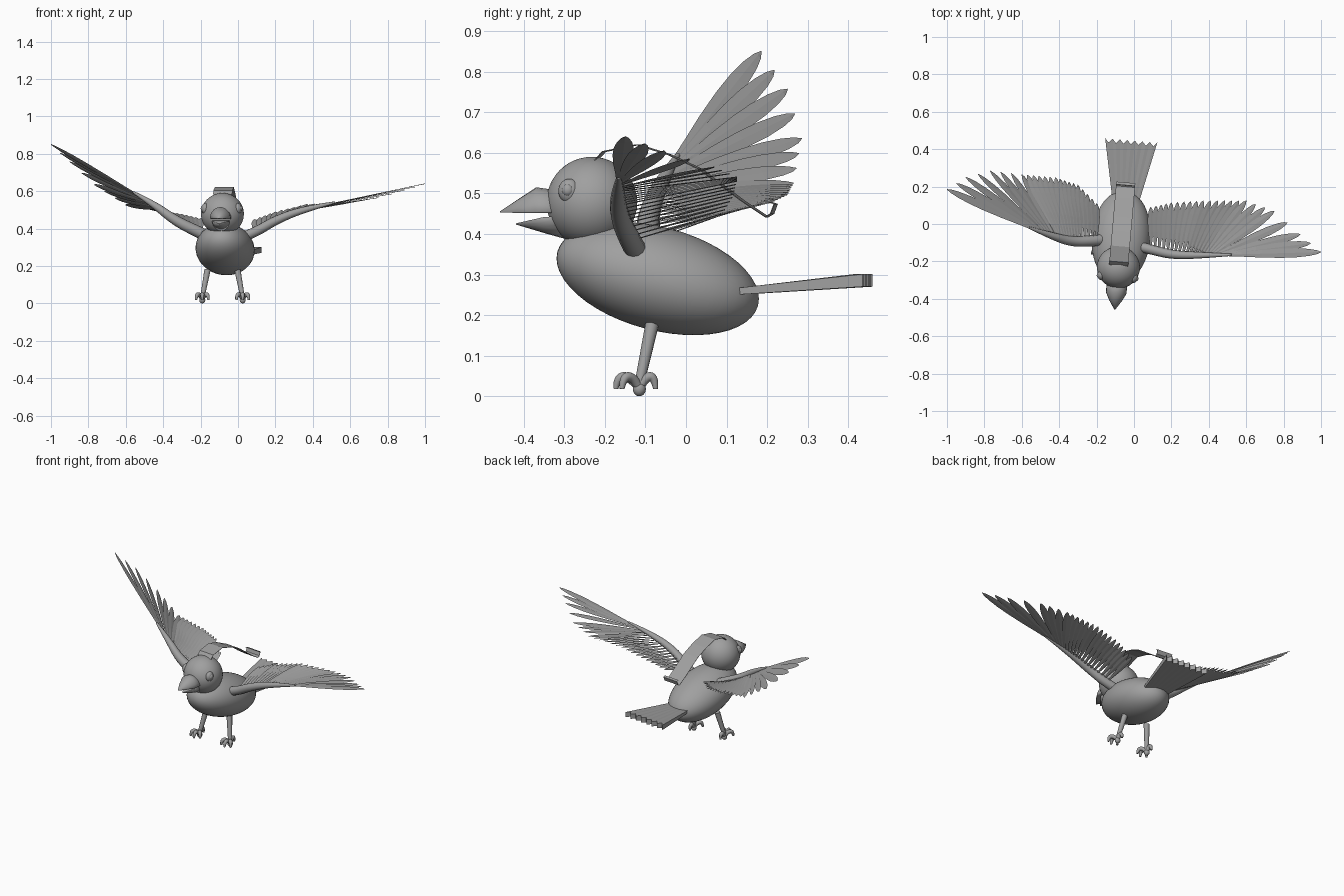
import bpy, bmesh, math
from mathutils import Vector, Matrix

if "Cube" in bpy.data.objects:
    bpy.data.objects.remove(bpy.data.objects["Cube"])

# The bird faces slightly off the -y axis
BIRD = Matrix.Translation((-0.063, 0, 0)) @ Matrix.Rotation(math.radians(-5), 4, 'Z')
LEGS = Matrix.Translation((-0.083, 0, 0))
IDENT = Matrix.Identity(4)
GREY = bpy.data.materials.new("dark_grey")
GREY.diffuse_color = (0.35, 0.35, 0.35, 1)
GREY.use_nodes = True
GREY.node_tree.nodes["Principled BSDF"].inputs["Base Color"].default_value = GREY.diffuse_color


def finish(name, bm, matrix=BIRD, smooth=True):
    bmesh.ops.recalc_face_normals(bm, faces=bm.faces)
    me = bpy.data.meshes.new(name)
    bm.to_mesh(me)
    bm.free()
    me.transform(matrix)
    me.materials.append(GREY)
    for p in me.polygons:
        p.use_smooth = smooth
    ob = bpy.data.objects.new(name, me)
    bpy.context.collection.objects.link(ob)
    return ob


def ellipsoid(name, loc, scale, tilt=0.0, matrix=BIRD):
    bm = bmesh.new()
    m = Matrix.Translation(loc) @ Matrix.Rotation(math.radians(tilt), 4, 'X') @ Matrix.Diagonal((*scale, 1))
    bmesh.ops.create_uvsphere(bm, u_segments=40, v_segments=24, radius=1, matrix=m)
    return finish(name, bm, matrix)


def bridge(bm, rings):
    for a, b in zip(rings, rings[1:]):
        n = len(a)
        for i in range(n):
            bm.faces.new((a[i], a[(i + 1) % n], b[(i + 1) % n], b[i]))
    bm.faces.new(rings[0])
    bm.faces.new(rings[-1])


def tube(name, points, radii, matrix=BIRD, order=3):
    cu = bpy.data.curves.new(name, 'CURVE')
    cu.dimensions = '3D'
    cu.bevel_depth = 1
    cu.bevel_resolution = 4
    cu.use_fill_caps = True
    cu.materials.append(GREY)
    sp = cu.splines.new('NURBS')
    sp.points.add(len(points) - 1)
    for p, co, r in zip(sp.points, points, radii):
        p.co = (*(matrix @ Vector(co)), 1)
        p.radius = r
    sp.use_endpoint_u = True
    sp.order_u = order
    sp.resolution_u = 8
    ob = bpy.data.objects.new(name, cu)
    bpy.context.collection.objects.link(ob)
    bpy.ops.object.select_all(action='DESELECT')
    ob.select_set(True)
    bpy.context.view_layer.objects.active = ob
    bpy.ops.object.convert(target='MESH')
    bpy.ops.object.shade_smooth_by_angle(angle=math.radians(45))


# Body and head
ellipsoid("body", (0, -0.07, 0.29), (0.157, 0.257, 0.127), -15)
ellipsoid("head", (0, -0.233, 0.478), (0.115, 0.112, 0.112))


# Beak halves, lofted from (y, half width, flat edge, domed edge) sections
def beak(name, sections):
    bm = bmesh.new()
    rings = []
    for y, w, flat, dome in sections:
        ring = []
        for i in range(20):
            a = math.tau * i / 20
            ring.append(bm.verts.new((w * math.cos(a), y, flat + (dome - flat) * max(math.sin(a), -0.06))))
        rings.append(ring)
    bridge(bm, rings)
    finish(name, bm)


beak("upper_beak", [(-0.30, 0.056, 0.455, 0.505), (-0.37, 0.055, 0.455, 0.515),
                    (-0.41, 0.035, 0.454, 0.489), (-0.46, 0.002, 0.453, 0.456)])
beak("lower_beak", [(-0.30, 0.05, 0.442, 0.388), (-0.35, 0.045, 0.439, 0.402),
                    (-0.42, 0.002, 0.426, 0.423)])

# Eyes, legs and feet on both sides
for s, side in ((-1, "left"), (1, "right")):
    ellipsoid(side + "_eye", (s * 0.088, -0.281, 0.506), (0.02, 0.027, 0.03))
    ellipsoid(side + "_pupil", (s * 0.101, -0.284, 0.508), (0.011, 0.014, 0.015))
    ankle = Vector((s * 0.108, -0.115, 0.03))
    tube(side + "_leg", [(s * 0.08, -0.083, 0.18), ankle], [0.017, 0.012], LEGS, 2)
    ellipsoid(side + "_foot", ankle - Vector((0, 0, 0.012)), (0.016, 0.016, 0.018), matrix=LEGS)
    for k, (ang, reach) in enumerate([(-38, 0.054), (0, 0.058), (38, 0.054), (180, 0.04)]):
        a = math.radians(ang)
        d = Vector((math.sin(a), -math.cos(a), 0))
        tube(f"{side}_toe_{k + 1}",
             [ankle - Vector((0, 0, 0.01)), ankle + d * reach * 0.35 + Vector((0, 0, 0.018)),
              ankle + d * reach * 0.95 + Vector((0, 0, 0.018)), ankle + d * reach + Vector((0, 0, -0.012))],
             [0.011, 0.012, 0.011, 0.006], LEGS)

# Tail fan with a zigzag end
bm = bmesh.new()
teeth = 7
rows = []
for top in (0, 1):
    start, end = [], []
    for i in range(2 * teeth + 1):
        u = i / teeth - 1
        start.append(bm.verts.new((0.008 + u * 0.072, 0.127, 0.25 + 0.016 * top)))
        end.append(bm.verts.new((0.009 + u * 0.14, 0.45 - (0.022 if i % 2 else 0), 0.27 + 0.031 * top)))
    rows.append((start, end))
(b0, b1), (t0, t1) = rows
for i in range(2 * teeth):
    for a, b in ((b0, b1), (b1, t1), (t1, t0), (t0, b0)):
        bm.faces.new((a[i], a[i + 1], b[i + 1], b[i]))
for i in (0, -1):
    bm.faces.new((b0[i], b1[i], t1[i], t0[i]))
finish("tail", bm, smooth=False)

# Thin ribbon arching from the crown over the back
path = [(-0.222, 0.582), (-0.203, 0.603), (-0.12, 0.62), (-0.04, 0.595), (0.035, 0.56), (0.14, 0.482),
        (0.2, 0.442), (0.213, 0.45), (0.222, 0.474), (0.208, 0.478)]
bm = bmesh.new()
rings = []
for i, (y, z) in enumerate(path):
    a, b = Vector(path[max(i - 1, 0)]), Vector(path[min(i + 1, len(path) - 1)])
    d = (b - a).normalized() * 0.001
    rings.append([bm.verts.new((x, y - o * d.y, z + o * d.x))
                  for x, o in ((-0.051, -1), (0.051, -1), (0.051, 1), (-0.051, 1))])
bridge(bm, rings)
finish("back_ribbon", bm, smooth=False)


# Wings: feathers fan between key roots and key tips
LEAF = ((0, 0.25), (0.2, 0.5), (0.4, 0.82), (0.6, 1), (0.75, 0.98), (0.88, 0.75), (0.96, 0.42), (1, 0.05))
COUNTS = (2, 2, 3, 6, 5, 4)


def feather(bm, root, tip, across, width):
    d = tip - root
    across = (across - d * (across.dot(d) / d.length_squared)).normalized()
    up = d.cross(across).normalized()
    across = (across + up * 0.15).normalized()
    rings = []
    for t, w in LEAF:
        c = root + d * t
        h = across * (w * width / 2)
        n = up * 0.0015
        rings.append([bm.verts.new(p) for p in (c + h, c + n, c - h, c - n)])
    bridge(bm, rings)


def wing(side, arm, radii, roots, tips):
    tube(side + "_wing_arm", arm, radii, IDENT)
    roots = [Vector(p) for p in roots]
    tips = [Vector(p) for p in tips]
    pairs = []
    for k, n in enumerate(COUNTS):
        for j in range(n + (k == len(COUNTS) - 1)):
            pairs.append((roots[k].lerp(roots[k + 1], j / n), tips[k].lerp(tips[k + 1], j / n)))
    bm = bmesh.new()
    last = len(pairs) - 1
    for i, (r, t) in enumerate(pairs):
        across = pairs[min(i + 1, last)][1] - pairs[max(i - 1, 0)][1]
        feather(bm, r, t, across, 0.05 - 0.016 * i / last)
    finish(side + "_wing_feathers", bm, IDENT, smooth=False)


wing("right",
     [(0.0, -0.115, 0.345), (0.09, -0.135, 0.378), (0.2, -0.165, 0.445), (0.35, -0.168, 0.503), (0.52, -0.165, 0.54)],
     [0.027, 0.027, 0.024, 0.018, 0.006],
     [(0.47, -0.165, 0.528), (0.45, -0.165, 0.524), (0.42, -0.165, 0.515), (0.38, -0.165, 0.505),
      (0.28, -0.165, 0.47), (0.18, -0.155, 0.425), (0.09, -0.13, 0.385)],
     [(1.0, -0.15, 0.64), (0.89, -0.055, 0.605), (0.75, 0.07, 0.565), (0.6, 0.125, 0.54),
      (0.37, 0.125, 0.53), (0.2, 0.115, 0.49), (0.09, 0.09, 0.45)])
wing("left",
     [(-0.12, -0.08, 0.34), (-0.22, -0.09, 0.385), (-0.34, -0.095, 0.445), (-0.45, -0.06, 0.53), (-0.56, -0.02, 0.595)],
     [0.032, 0.031, 0.027, 0.019, 0.006],
     [(-0.51, -0.04, 0.565), (-0.49, -0.045, 0.55), (-0.46, -0.055, 0.53), (-0.42, -0.07, 0.505),
      (-0.35, -0.085, 0.46), (-0.28, -0.09, 0.42), (-0.2, -0.085, 0.385)],
     [(-1.0, 0.185, 0.85), (-0.9, 0.25, 0.757), (-0.77, 0.285, 0.635), (-0.6, 0.265, 0.525),
      (-0.42, 0.25, 0.497), (-0.3, 0.21, 0.478), (-0.2, 0.11, 0.455)])
